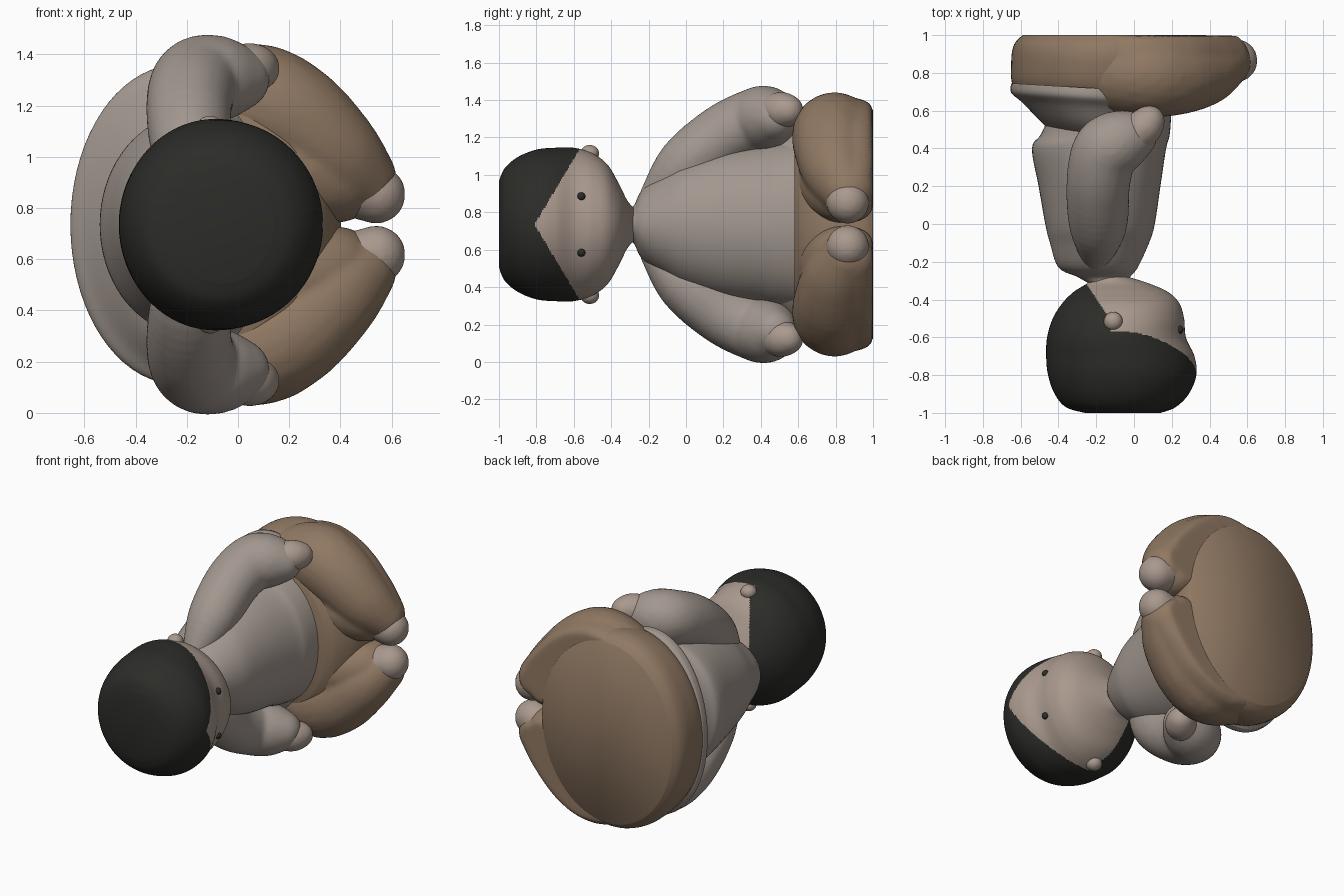
import bpy, bmesh, math
from mathutils import Vector

if "Cube" in bpy.data.objects:
    bpy.data.objects.remove(bpy.data.objects["Cube"])

ZC = 0.735  # mirror plane of the reclining figure (head at -y, facing +x)


def mat(name, c):
    m = bpy.data.materials.new(name)
    m.diffuse_color = (*c, 1)
    m.use_nodes = True
    m.node_tree.nodes["Principled BSDF"].inputs["Base Color"].default_value = m.diffuse_color
    return m


SKIN = mat("skin", (0.40, 0.32, 0.27))
HAIR = mat("hair", (0.025, 0.025, 0.022))
CLOTH = mat("grey_cloth", (0.36, 0.31, 0.275))
BROWN = mat("brown_cloth", (0.28, 0.19, 0.125))


def spline(pts, n):
    """Sample a smooth path through rows of numbers."""
    out = []
    P = [Vector(p) for p in pts]
    for i in range(len(P) - 1):
        a, b, c, d = P[max(i - 1, 0)], P[i], P[i + 1], P[min(i + 2, len(P) - 1)]
        for k in range(n):
            t = k / n
            out.append(0.5 * (2 * b + (c - a) * t + (2 * a - 5 * b + 4 * c - d) * t * t
                              + (3 * b - a - 3 * c + d) * t ** 3))
    return out + [P[-1]]


def finish(name, bm, m):
    bmesh.ops.recalc_face_normals(bm, faces=bm.faces)
    me = bpy.data.meshes.new(name)
    bm.to_mesh(me)
    bm.free()
    for p in me.polygons:
        p.use_smooth = True
    me.materials.append(m)
    ob = bpy.data.objects.new(name, me)
    bpy.context.collection.objects.link(ob)
    return ob


def loft(name, rows, m, slope=0, n=5, seg=72):
    """Oval rings along y; each row is y, x min, x max, half height."""
    bm = bmesh.new()
    rings = []
    for y, x0, x1, h in spline(rows, n):
        ring = []
        for k in range(seg):
            a = 2 * math.pi * k / seg
            dx = math.cos(a) * (x1 - x0) / 2
            ring.append(bm.verts.new(((x0 + x1) / 2 + dx, y + slope * dx, ZC + h * math.sin(a))))
        rings.append(ring)
    for r, s in zip(rings, rings[1:]):
        for k in range(seg):
            j = (k + 1) % seg
            bm.faces.new((r[k], r[j], s[j], s[k]))
    bm.faces.new(rings[0])
    bm.faces.new(rings[-1])
    return finish(name, bm, m)


def limb_pair(name, paths, m, n=6):
    """Mirrored soft limbs fused from balls; rows are x, y, offset from mirror plane, radius."""
    for tag, s in (("left", 1), ("right", -1)):
        bm = bmesh.new()
        for rows in paths:
            for x, y, d, r in spline(rows, n):
                new = bmesh.ops.create_icosphere(bm, subdivisions=3, radius=r)["verts"]
                for v in new:
                    v.co += Vector((x, y, ZC + s * d))
                    v.co.y = min(v.co.y, 0.998)
        ob = finish(f"{tag}_{name}", bm, m)
        rm = ob.modifiers.new("fuse", "REMESH")
        rm.mode, rm.voxel_size, rm.use_smooth_shade = "VOXEL", 0.014, True
        sm = ob.modifiers.new("soften", "SMOOTH")
        sm.factor, sm.iterations = 0.5, 8


def ball_pair(name, loc, size, m):
    for tag, s in (("left", 1), ("right", -1)):
        bm = bmesh.new()
        bmesh.ops.create_uvsphere(bm, u_segments=24, v_segments=16, radius=1)
        for v in bm.verts:
            v.co = Vector((loc[0] + v.co.x * size[0], loc[1] + v.co.y * size[1],
                           ZC + s * loc[2] + v.co.z * size[2]))
        finish(f"{tag}_{name}", bm, m)


# Head, with the hair area coloured by position
head = loft("head", [(-1.0, -.26, .14, .23), (-.97, -.36, .22, .3), (-.9, -.42, .29, .36),
                     (-.8, -.455, .33, .4), (-.7, -.465, .32, .41), (-.6, -.46, .275, .41),
                     (-.5, -.43, .265, .38), (-.42, -.38, .24, .32), (-.36, -.32, .18, .22),
                     (-.315, -.25, .08, .13), (-.28, -.22, -.03, .09)], SKIN, n=16, seg=200)
head.data.materials.append(HAIR)
for p in head.data.polygons:
    x, y, z = p.center
    fringe = -.81 + .6 * min(abs(z - ZC), .4)
    if y < fringe or (x < -.13 and y < -.5 - 1.5 * (x + .13)):
        p.material_index = 1
ball_pair("ear", (-.11, -.515, .38), (.05, .05, .045), SKIN)
ball_pair("eye", (.24, -.56, .15), (.022, .022, .022), HAIR)

# Coat body with its tail spread over the seat
loft("torso", [(-.32, -.23, -.04, .09), (-.28, -.3, -.02, .1), (-.23, -.4, .02, .19),
               (-.1, -.445, .08, .28), (0, -.47, .11, .34), (.2, -.505, .14, .4),
               (.4, -.54, .17, .43), (.48, -.49, .19, .44), (.64, -.42, .2, .45)], CLOTH)
loft("coat_tail", [(.47, -.43, .08, .42), (.53, -.5, .1, .5), (.62, -.59, .14, .57),
                   (.67, -.65, .18, .62), (.72, -.65, .18, .62)], CLOTH, slope=-.06)

# Sleeves and hands
limb_pair("sleeve", [[(-.2, -.17, .15, .08), (-.19, 0, .32, .155), (-.19, .2, .475, .17),
                      (-.16, .37, .555, .175), (-.09, .43, .57, .17), (0, .47, .57, .125)]], CLOTH)
limb_pair("hand", [[(0, .47, .6, .1), (.05, .51, .61, .1), (.08, .545, .61, .085)]], SKIN)

# Seat block, folded legs with wide flat-bottomed calves, and feet
loft("seat", [(.58, -.42, .25, .45), (.62, -.5, .31, .52), (.72, -.635, .37, .62),
              (.86, -.65, .4, .66), (.95, -.635, .4, .65), (1.0, -.59, .38, .61)], BROWN)
limb_pair("leg", [[(-.25, .8, .37, .2), (.02, .795, .48, .225), (.19, .79, .43, .22),
                   (.36, .81, .29, .19), (.48, .86, .18, .14)],
                  [(-.2, .88, .41, .19), (.02, .88, .48, .2), (.2, .88, .41, .2),
                   (.36, .88, .29, .17), (.47, .88, .19, .14)],
                  [(.0, .8, .22, .21), (.2, .8, .215, .205), (.36, .83, .17, .165),
                   (.4, .88, .15, .14)]], BROWN)
limb_pair("foot", [[(.46, .86, .15, .125), (.54, .865, .118, .115)]], SKIN)
